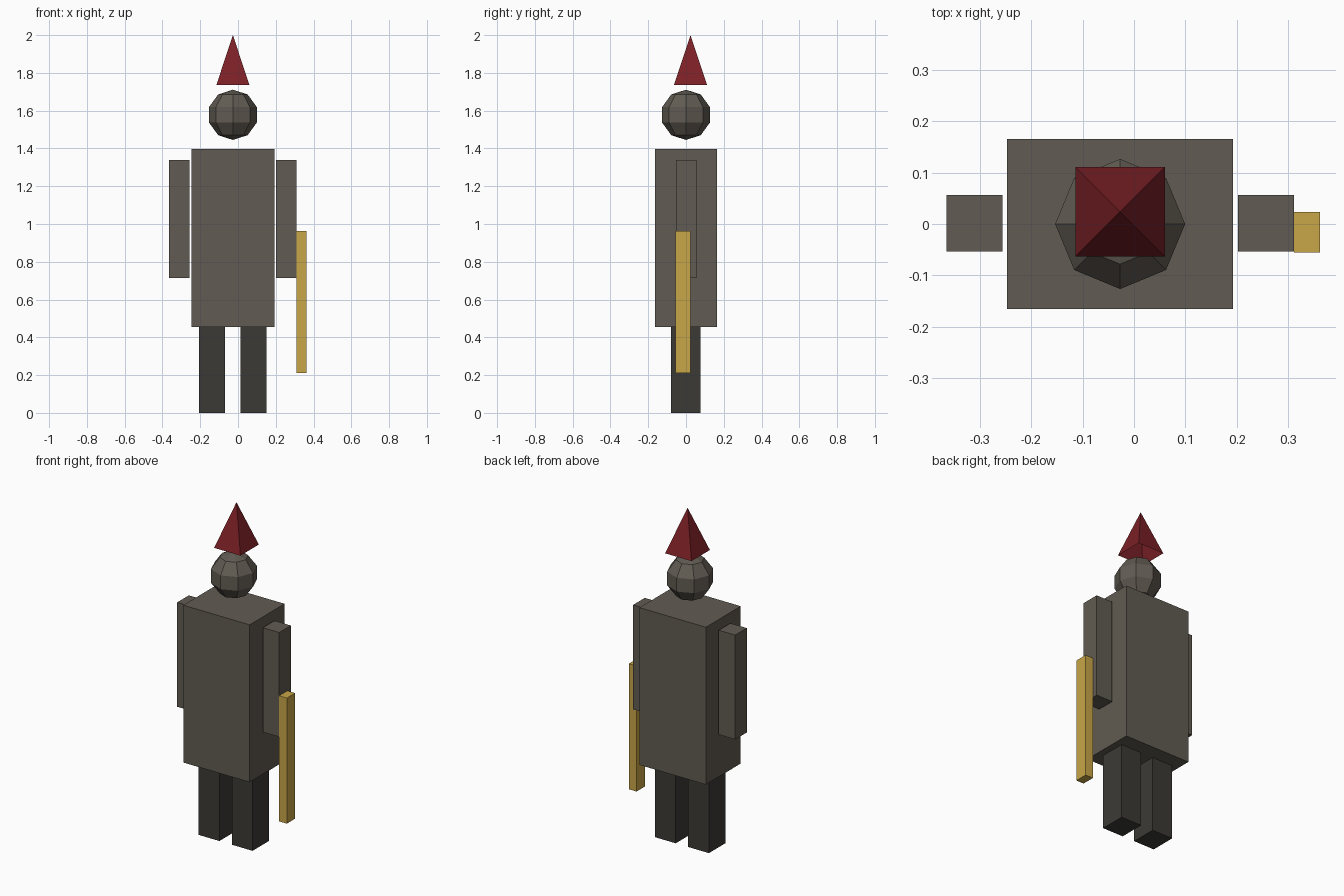
import bpy, bmesh, math
from mathutils import Matrix

if "Cube" in bpy.data.objects:
    bpy.data.objects.remove(bpy.data.objects["Cube"])


def material(name, rgb):
    m = bpy.data.materials.new(name)
    m.diffuse_color = (*rgb, 1)
    m.use_nodes = True
    m.node_tree.nodes["Principled BSDF"].inputs["Base Color"].default_value = m.diffuse_color
    return m


CLOTH = material("cloth", (0.12, 0.105, 0.085))
DARK = material("dark_cloth", (0.045, 0.042, 0.036))
RED = material("red", (0.2, 0.015, 0.02))
GOLD = material("gold", (0.58, 0.38, 0.065))
CX = -0.027  # centre line of the figure


def finish(name, bm, mat):
    me = bpy.data.meshes.new(name)
    bm.to_mesh(me)
    bm.free()
    me.materials.append(mat)
    ob = bpy.data.objects.new(name, me)
    bpy.context.collection.objects.link(ob)
    return ob


def box(name, x, y, z, mat):
    bm = bmesh.new()
    bmesh.ops.create_cube(bm, size=1)
    for v in bm.verts:
        v.co = [(a + b) / 2 + c * (b - a) for c, (a, b) in zip(v.co, (x, y, z))]
    return finish(name, bm, mat)


# Torso
box("torso", (-0.247, 0.193), (-0.165, 0.165), (0.455, 1.397), CLOTH)

# Arms and legs, mirrored about the centre line
for side, s in (("left", -1), ("right", 1)):
    arm = sorted((CX + s * 0.229, CX + s * 0.338))
    leg = sorted((CX + s * 0.041, CX + s * 0.179))
    box(side + "_arm", arm, (-0.054, 0.056), (0.715, 1.34), CLOTH)
    box(side + "_leg", leg, (-0.079, 0.077), (0, 0.455), DARK)

# Staff beside the right hand
box("staff", (0.311, 0.362), (-0.055, 0.023), (0.21, 0.962), GOLD)

# Faceted head
bm = bmesh.new()
bmesh.ops.create_uvsphere(bm, u_segments=8, v_segments=5, radius=0.133,
                          matrix=Matrix.Translation((CX, 0, 1.578)))
bmesh.ops.triangulate(bm, faces=bm.faces)
finish("head", bm, CLOTH)

# Four-sided pointed hat, open underneath
bm = bmesh.new()
bmesh.ops.create_cone(bm, cap_ends=False, segments=4, radius1=0.0872 * math.sqrt(2),
                      radius2=0, depth=0.263,
                      matrix=Matrix.Translation((CX, 0.024, 1.8685))
                      @ Matrix.Rotation(math.pi / 4, 4, "Z"))
bmesh.ops.remove_doubles(bm, verts=bm.verts, dist=1e-4)
finish("hat", bm, RED)
